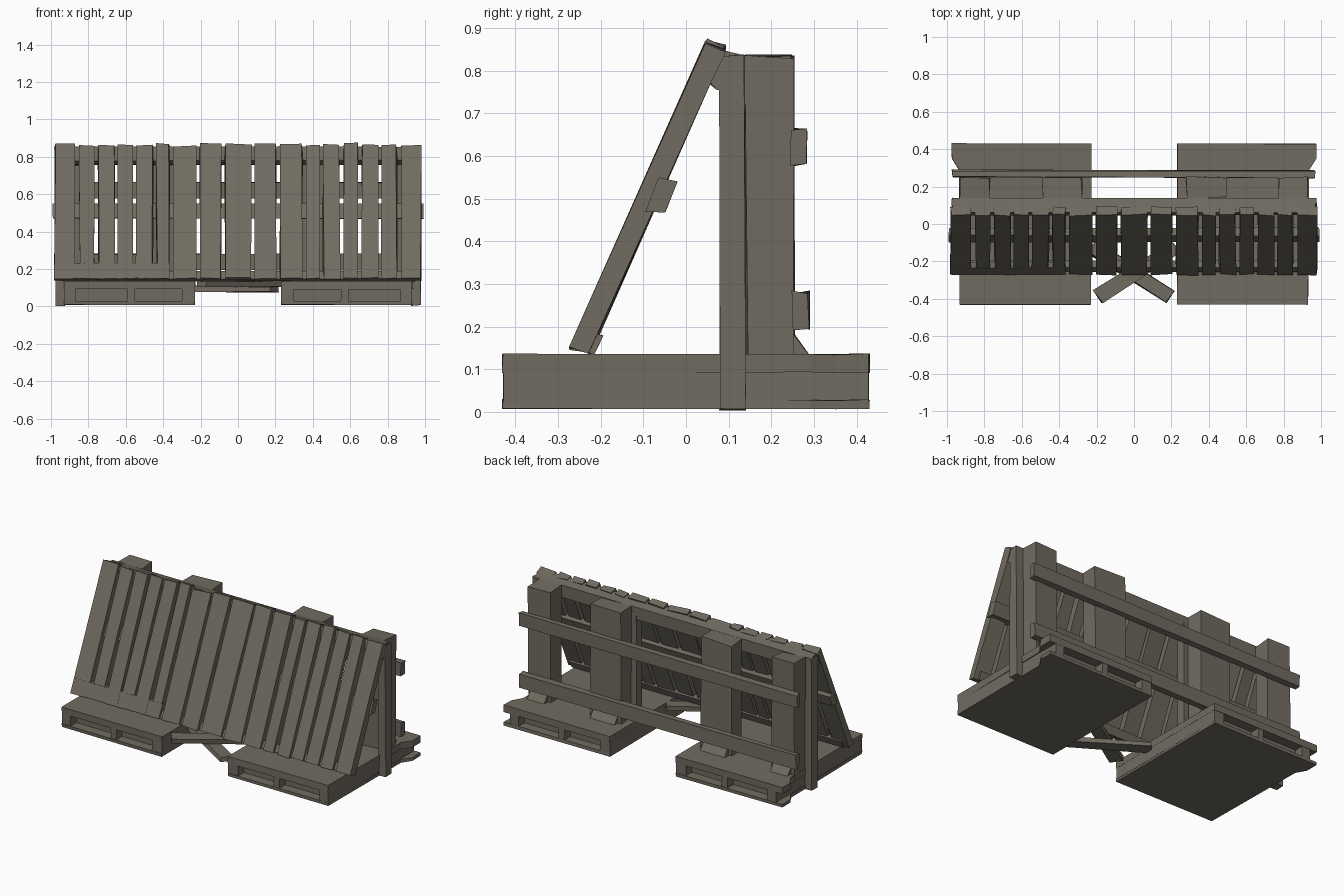
import bpy
import bmesh
import random
from mathutils import Vector

random.seed(4)
if "Cube" in bpy.data.objects:
    bpy.data.objects.remove(bpy.data.objects["Cube"])

wood = bpy.data.materials.new("weathered grey brown wood")
COLOUR = (0.165, 0.148, 0.118, 1)
wood.diffuse_color = COLOUR
wood.use_nodes = True
wood.node_tree.nodes["Principled BSDF"].inputs["Base Color"].default_value = COLOUR


def prism(name, outline, push, wobble=0.0):
    """Extrude a closed outline along push, with slightly rough corners."""
    bm = bmesh.new()
    face = bm.faces.new([bm.verts.new(p) for p in outline])
    extruded = bmesh.ops.extrude_face_region(bm, geom=[face])
    for v in extruded["geom"]:
        if isinstance(v, bmesh.types.BMVert):
            v.co += Vector(push)
    for v in bm.verts:
        v.co += Vector([random.uniform(-wobble, wobble) for _ in range(3)])
    bmesh.ops.recalc_face_normals(bm, faces=bm.faces)
    mesh = bpy.data.meshes.new(name)
    bm.to_mesh(mesh)
    bm.free()
    mesh.materials.append(wood)
    obj = bpy.data.objects.new(name, mesh)
    bpy.context.collection.objects.link(obj)
    return obj


def box(name, x, y, z, wobble=0.003):
    base = [(x[0], y[0], z[0]), (x[1], y[0], z[0]), (x[1], y[1], z[0]), (x[0], y[1], z[0])]
    return prism(name, base, (0, 0, z[1] - z[0]), wobble)


def across(name, profile, x0, x1, wobble=0.003):
    """Extrude a side profile of (y, z) points from x0 to x1."""
    return prism(name, [(x0, y, z) for y, z in profile], (x1 - x0, 0, 0), wobble)


def slope(z):
    """Front y of the leaning wall at a height."""
    return -0.27 + (z - 0.15) * 0.445


for side, s in (("left", 1), ("right", -1)):
    # Pallet with fork openings at the front and back
    plan = [(0.23, -0.43), (0.93, -0.43), (0.935, 0.29), (0.975, 0.35),
            (0.975, 0.43), (0.23, 0.43)]
    for part, z, h in (("deck", 0.092, 0.043), ("base", 0.008, 0.02)):
        prism(f"{side}_pallet_{part}", [(s * x, y, z) for x, y in plan], (0, 0, h), 0.002)
    for i, (a, b) in enumerate(((0.23, 0.30), (0.55, 0.59), (0.87, 0.93))):
        box(f"{side}_pallet_runner_{i + 1}", (s * a, s * b), (-0.428, 0.428), (0.02, 0.1), 0.001)
    box(f"{side}_pallet_core", (s * 0.24, s * 0.92), (-0.37, 0.37), (0.015, 0.1), 0)

    # Thick posts standing on the pallet
    for place, a, b in (("inner", 0.28, 0.49), ("outer", 0.77, 0.93)):
        box(f"{side}_{place}_post", (s * a, s * b), (0.14, 0.25), (0.12, 0.832), 0.006)
        across(f"{side}_{place}_post_foot", [(0.24, 0.2), (0.29, 0.13), (0.24, 0.13)],
               s * (a + 0.02), s * (b - 0.02), 0.002)

    # Thin frame uprights
    box(f"{side}_end_upright", (s * 0.925, s * 0.975), (0.08, 0.138), (0.005, 0.835))
    box(f"{side}_middle_upright", (s * 0.25, s * 0.29), (0.08, 0.138), (0.02, 0.8))

# Rear rails and the top beam joining the wall to the frame
box("upper_rear_rail", (-0.97, 0.97), (0.248, 0.285), (0.58, 0.66), 0.006)
box("lower_rear_rail", (-0.97, 0.97), (0.248, 0.285), (0.19, 0.28), 0.006)
across("top_beam", [(0.045, 0.78), (0.075, 0.758), (0.135, 0.757), (0.137, 0.835), (0.06, 0.853)],
       -0.97, 0.97)

# Leaning slats, split at mirrored gaps
gaps = [0.08, 0.215, 0.355, 0.445, 0.555, 0.65, 0.757, 0.86]
cuts = [-0.99] + [-g for g in reversed(gaps)] + gaps + [0.99]
for i, (a, b) in enumerate(zip(cuts, cuts[1:])):
    top = random.uniform(0.858, 0.874)
    profile = [(slope(0.15), 0.15), (-0.225, 0.14), (slope(0.78) + 0.045, 0.78),
               (0.09, top - 0.015), (slope(top), top)]
    across(f"slat_{i + 1}", profile, a + 0.011, b - 0.011, 0.005)

# Boards bracing the slats
across("slat_crossbar", [(slope(0.47) + 0.03, 0.47), (-0.05, 0.47), (-0.022, 0.54),
                         (slope(0.55) + 0.03, 0.55)], -0.99, 0.99)
across("slat_foot_rail", [(-0.255, 0.145), (-0.215, 0.135), (-0.195, 0.18), (-0.235, 0.19)],
       -0.95, 0.95)
across("right_foot_board", [(slope(0.15), 0.15), (slope(0.15) + 0.03, 0.15),
                            (slope(0.23) + 0.03, 0.23), (slope(0.23), 0.23)], -0.975, -0.365, 0.002)

# Crossed boards lying between the pallets
for name, s, z in (("rising", 1, 0.105), ("falling", -1, 0.075)):
    outline = [(-0.17, -0.42), (0.25, -0.15), (0.2, -0.09), (-0.22, -0.36)]
    prism(f"{name}_cross_board", [(s * x, y, z) for x, y in outline], (0, 0, 0.03), 0.006)
